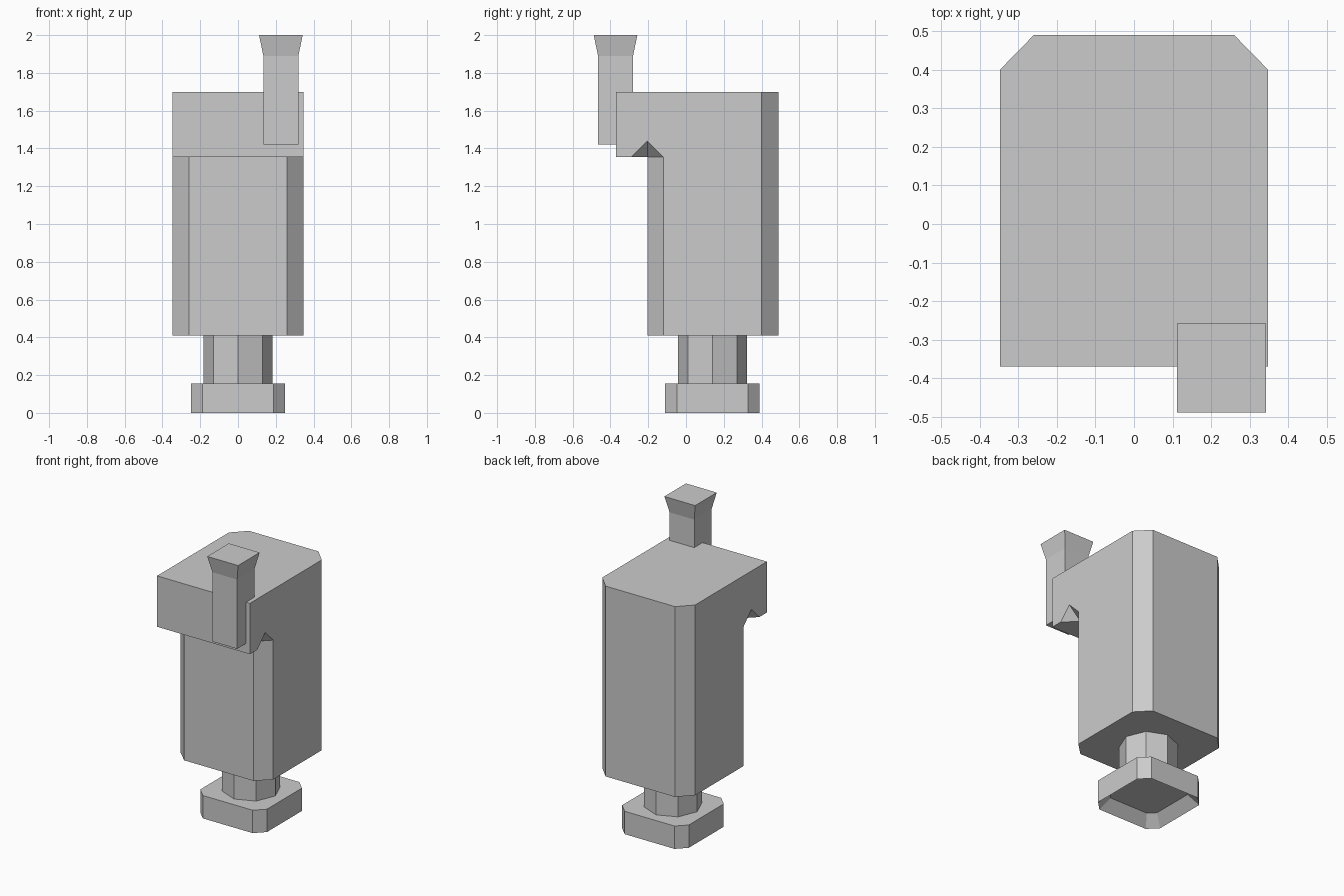
import bpy
from math import cos, sin, pi

if "Cube" in bpy.data.objects:
    bpy.data.objects.remove(bpy.data.objects["Cube"])


def add_mesh(name, verts, faces):
    mesh = bpy.data.meshes.new(name)
    mesh.from_pydata(verts, [], faces)
    mesh.update()
    obj = bpy.data.objects.new(name, mesh)
    bpy.context.collection.objects.link(obj)
    return obj


def loft(name, rings):
    """Closed solid through equal-sized counter-clockwise rings, first to last."""
    n = len(rings[0])
    verts = [v for ring in rings for v in ring]
    faces = [tuple(reversed(range(n))),
             tuple(range(len(verts) - n, len(verts)))]
    for k in range(len(rings) - 1):
        for i in range(n):
            j = (i + 1) % n
            faces.append((k*n + i, k*n + j, (k+1)*n + j, (k+1)*n + i))
    return add_mesh(name, verts, faces)


def chamfered(cx, cy, h, c, z):
    """Square ring with half width h and corners cut by c."""
    a = h - c
    pts = [(h, -a), (h, a), (a, h), (-a, h), (-h, a), (-h, -a), (-a, -h), (a, -h)]
    return [(cx + x, cy + y, z) for x, y in pts]


def square(cx, cy, h, z):
    return [(cx + sx*h, cy + sy*h, z)
            for sx, sy in ((-1, -1), (1, -1), (1, 1), (-1, 1))]


# Main housing: right half points, mirrored to the left
half = [(.348, -.12, .41), (.348, .40, .41), (.348, .40, 1.7), (.348, -.37, 1.7),
        (.348, -.37, 1.355), (.348, -.29, 1.355), (.348, -.205, 1.44),
        (.348, -.12, 1.355),
        (.26, .49, .41), (.26, .49, 1.7), (.26, -.205, .41), (.26, -.205, 1.355)]
N = len(half)
verts = half + [(-x, y, z) for x, y, z in half]
# faces on each side: flat side, chamfers, and the two facets of the notch
side = [(0, 1, 2, 3, 4, 5, 6, 7), (1, 8, 9, 2), (10, 0, 7, 11),
        (5, 11, 6), (6, 11, 7)]
faces = side + [tuple(N + i for i in reversed(f)) for f in side]
# faces spanning both sides: back, top, head front, head underside, front, bottom
for strip in ((9, 8), (3, 2, 9), (4, 3), (11, 5, 4), (10, 11), (8, 1, 0, 10)):
    faces.append(strip + tuple(N + i for i in reversed(strip)))
add_mesh("housing", verts, faces)

# Flared post on the front right of the head
px, py = .227, -.373
loft("flared_post", [square(px, py, .0925, 1.42), square(px, py, .0925, 1.89),
                     square(px, py, .1155, 2.0)])

# Octagonal neck
cy = .14
loft("neck", [[(.182*cos(i*pi/4), cy + .182*sin(i*pi/4), z) for i in range(8)]
              for z in (.155, .41)])

# Foot with a tapered recess underneath
loft("foot", [chamfered(0, cy, .19, .045, .07), chamfered(0, cy, .25, .063, 0),
              chamfered(0, cy, .25, .063, .155)])
